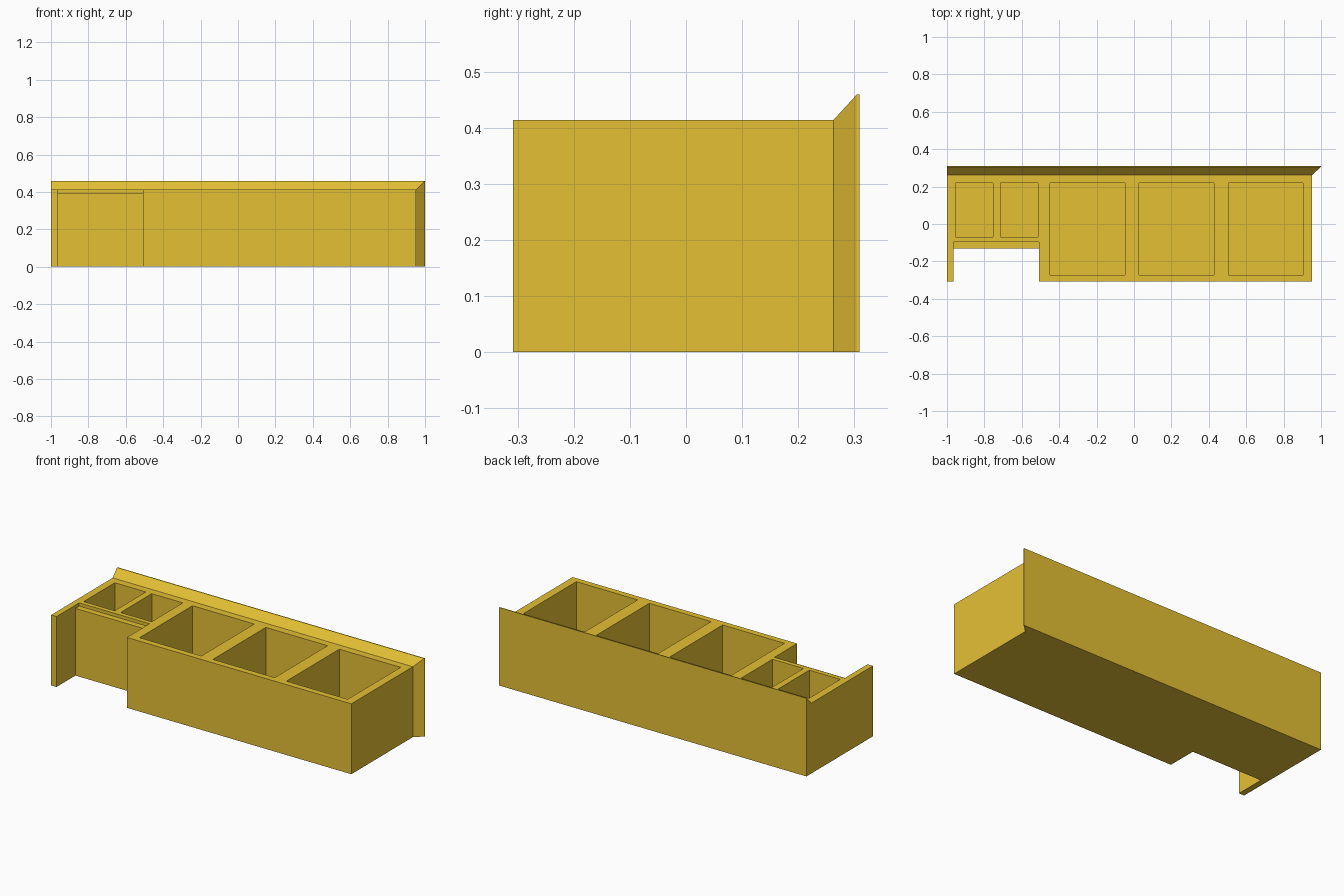
import bpy, bmesh
from mathutils import Matrix, Vector

if "Cube" in bpy.data.objects:
    bpy.data.objects.remove(bpy.data.objects["Cube"])

yellow = bpy.data.materials.new("yellow")
yellow.diffuse_color = (0.78, 0.53, 0.035, 1)
yellow.use_nodes = True
yellow.node_tree.nodes["Principled BSDF"].inputs["Base Color"].default_value = yellow.diffuse_color


def add_object(name, bm):
    bmesh.ops.recalc_face_normals(bm, faces=bm.faces)
    mesh = bpy.data.meshes.new(name)
    bm.to_mesh(mesh)
    bm.free()
    mesh.materials.append(yellow)
    obj = bpy.data.objects.new(name, mesh)
    bpy.context.collection.objects.link(obj)
    return obj


def box(name, x0, x1, y0, y1, z0, z1):
    bm = bmesh.new()
    size = Matrix.Diagonal((x1 - x0, y1 - y0, z1 - z0, 1))
    centre = Matrix.Translation(((x0 + x1) / 2, (y0 + y1) / 2, (z0 + z1) / 2))
    bmesh.ops.create_cube(bm, size=1, matrix=centre @ size)
    return add_object(name, bm)


FRONT, BACK, RIGHT, TOP = -0.308, 0.263, 0.953, 0.414

# Counter body: plan outline with the open bay at the front left
outline = [(-1, FRONT), (-0.965, FRONT), (-0.965, -0.132), (-0.507, -0.132),
           (-0.507, FRONT), (RIGHT, FRONT), (RIGHT, BACK), (-1, BACK)]
bm = bmesh.new()
plan = bm.faces.new([bm.verts.new((x, y, 0)) for x, y in outline])
up = bmesh.ops.extrude_face_region(bm, geom=[plan], use_keep_orig=True)["geom"]
bmesh.ops.translate(bm, vec=(0, 0, TOP),
                    verts=[v for v in up if isinstance(v, bmesh.types.BMVert)])
bmesh.ops.recalc_face_normals(bm, faces=bm.faces)

# Flared back rim: grows upward and to the right, then a thin straight edge
back = next(f for f in bm.faces if f.calc_center_median().y > BACK - 0.001)
for y, right, top in [(0.304, 0.998, 0.459), (0.309, 1.0, 0.459)]:
    back = bmesh.ops.extrude_discrete_faces(bm, faces=[back])["faces"][0]
    for v in back.verts:
        v.co = Vector((right if v.co.x > 0 else -1, y, top if v.co.z > 0.1 else 0))
body = add_object("counter_body", bm)

# Open-topped bins, plus the lowered ledge in front of the two small ones
cutters = [box("ledge_cutter", -0.965, -0.507, -0.2, -0.097, 0.395, 0.6)]
for x0, x1, y0 in [(-0.955, -0.753, -0.07), (-0.715, -0.513, -0.07),
                   (-0.45, -0.048, -0.272), (0.027, 0.429, -0.272),
                   (0.505, 0.904, -0.272)]:
    cutters.append(box("bin_cutter", x0, x1, y0, 0.22, 0.04, 0.6))

for cutter in cutters:
    cutter.hide_render = True
    cutter.hide_set(True)
    cut = body.modifiers.new(cutter.name, "BOOLEAN")
    cut.operation = "DIFFERENCE"
    cut.solver = "EXACT"
    cut.object = cutter
